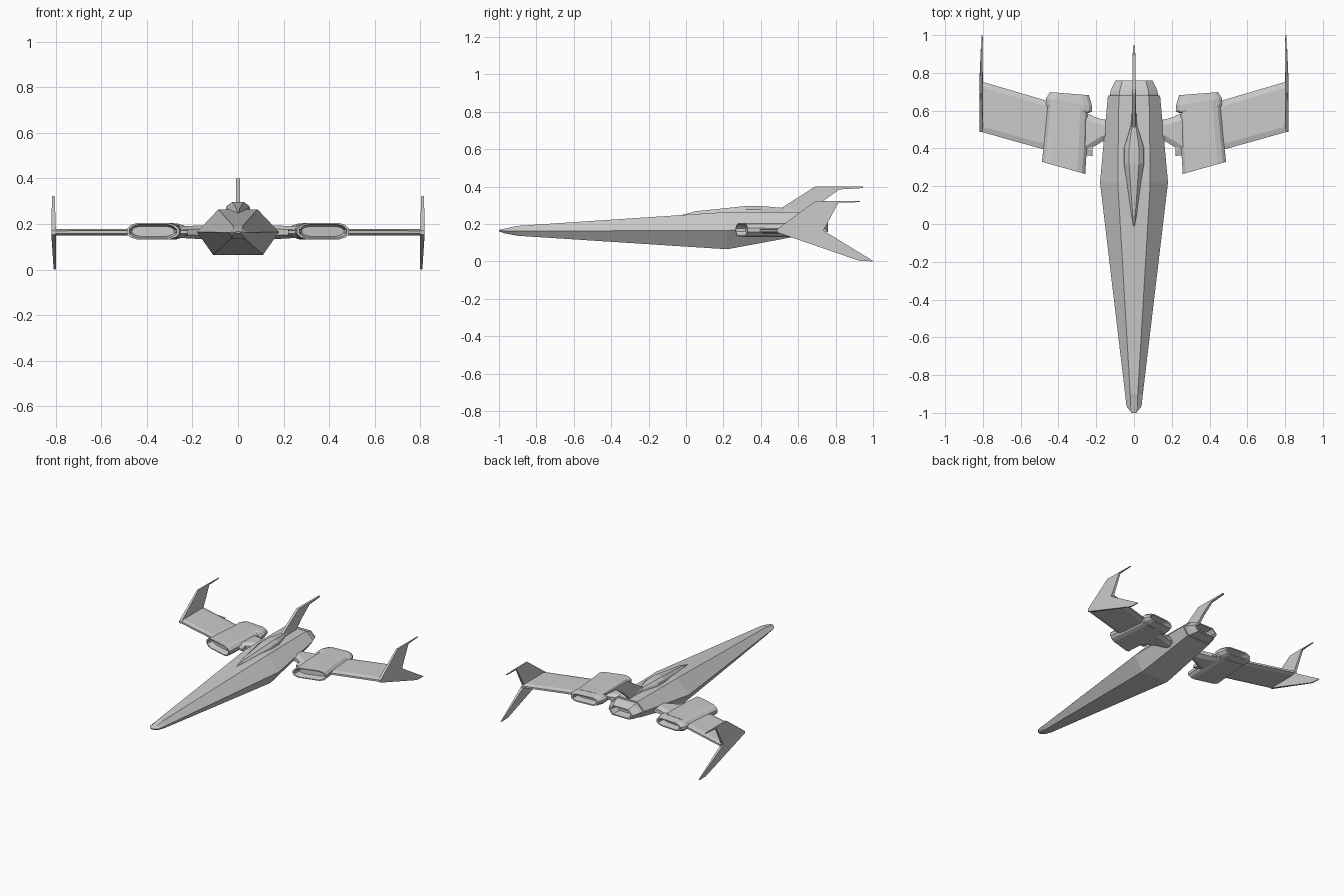
import bpy, bmesh


def finish(name, bm, mirror=False):
    bmesh.ops.recalc_face_normals(bm, faces=bm.faces)
    me = bpy.data.meshes.new(name)
    bm.to_mesh(me)
    bm.free()
    ob = bpy.data.objects.new(name, me)
    bpy.context.collection.objects.link(ob)
    if mirror:
        ob.modifiers.new("Mirror", 'MIRROR')
    return ob


def loft(name, rings, mirror=False):
    """Skin a list of equal-length point rings and cap both ends."""
    bm = bmesh.new()
    vs = [[bm.verts.new(p) for p in r] for r in rings]
    n = len(vs[0])
    for a, b in zip(vs, vs[1:]):
        for i in range(n):
            j = (i + 1) % n
            bm.faces.new((a[i], a[j], b[j], b[i]))
    bm.faces.new(vs[0])
    bm.faces.new(vs[-1])
    return finish(name, bm, mirror)


def hexa(y, w, zm, wt, zt, wb, zb):
    return [(w, y, zm), (wt, y, zt), (-wt, y, zt), (-w, y, zm), (-wb, y, zb), (wb, y, zb)]


def nacelle_ring(y, cx, w, h, skew, zc=0.168):
    pts = [(1, .3), (.86, .75), (.62, 1), (-.62, 1), (-.86, .75), (-1, .3),
           (-1, -.3), (-.86, -.75), (-.62, -1), (.62, -1), (.86, -.75), (1, -.3)]
    return [(cx + a * w, y + skew * a * w, zc + b * h) for a, b in pts]


def wing_ring(x, le, te, h, c=0.03, z=0.164):
    pts = [(le, .45), (le + c, 1), (te - c, 1), (te, .45),
           (te, -.45), (te - c, -1), (le + c, -1), (le, -.45)]
    return [(x, y, z + b * h) for y, b in pts]


def fin(name, pts, mirror=False):
    """Plate from (y, z, centre x, half thickness) outline points."""
    bm = bmesh.new()
    a = [bm.verts.new((x - t, y, z)) for y, z, x, t in pts]
    b = [bm.verts.new((x + t, y, z)) for y, z, x, t in pts]
    bm.faces.new(a)
    bm.faces.new(b[::-1])
    for i in range(len(pts)):
        j = (i + 1) % len(pts)
        bm.faces.new((a[i], a[j], b[j], b[i]))
    return finish(name, bm, mirror)


# Long faceted hull
loft("fuselage", [
    hexa(-1.0, .012, .165, .008, .168, .008, .160),
    hexa(-.965, .040, .163, .018, .176, .025, .149),
    hexa(-.90, .047, .163, .020, .190, .028, .137),
    hexa(.22, .180, .165, .086, .264, .110, .065),
    hexa(.68, .138, .207, .080, .262, .095, .150)])

# Rear exhaust with recess
loft("main_exhaust", [
    hexa(.66, .115, .205, .070, .250, .080, .158),
    hexa(.685, .128, .205, .078, .252, .088, .152),
    hexa(.71, .122, .203, .075, .248, .084, .152),
    hexa(.76, .098, .195, .062, .230, .068, .158),
    hexa(.76, .085, .195, .054, .222, .060, .166),
    hexa(.70, .070, .195, .046, .216, .050, .172)])

# Spindle canopy on the spine
loft("canopy", [
    hexa(-.02, .003, .246, .002, .249, .003, .235),
    hexa(.05, .014, .253, .007, .268, .014, .240),
    hexa(.32, .050, .277, .026, .296, .056, .255),
    hexa(.40, .050, .278, .026, .296, .056, .255),
    hexa(.52, .014, .275, .010, .286, .018, .255),
    hexa(.64, .008, .262, .006, .268, .010, .250)])

# Central tail fin
fin("tail_fin", [
    (.49, .255, 0, .010), (.51, .285, 0, .009), (.69, .40, 0, .009), (.945, .40, 0, .006),
    (.945, .392, 0, .006), (.82, .385, 0, .008), (.73, .32, 0, .009), (.66, .255, 0, .010)])

# Swept wings
loft("wing", [
    wing_ring(.22, .36, .575, .015),
    wing_ring(.47, .393, .655, .015),
    wing_ring(.81, .488, .755, .014)], True)

# Thicker fairings joining hull and engines
loft("wing_root", [
    wing_ring(.10, .46, .545, .032),
    wing_ring(.17, .435, .555, .030),
    wing_ring(.27, .375, .585, .024)], True)

# Wide flat engines with intake and nozzle recesses
loft("engine", [
    nacelle_ring(.345, .372, .092, .022, .28),
    nacelle_ring(.297, .373, .104, .030, .28),
    nacelle_ring(.297, .373, .115, .036, .28),
    nacelle_ring(.42, .362, .112, .037, .22),
    nacelle_ring(.63, .350, .106, .036, .10)], True)
loft("engine_nozzle", [
    nacelle_ring(.60, .350, .108, .032, .12),
    nacelle_ring(.615, .344, .122, .034, .16),
    nacelle_ring(.645, .344, .122, .035, .16),
    nacelle_ring(.69, .342, .103, .029, .08),
    nacelle_ring(.69, .342, .090, .021, .08),
    nacelle_ring(.64, .344, .078, .014, .08)], True)

# Forked wing tip fins
fin("wingtip_fin", [
    (.487, .155, .809, .010), (.487, .172, .809, .010), (.69, .322, .810, .006),
    (.93, .322, .808, .003), (.93, .317, .808, .003), (.815, .314, .810, .006),
    (.735, .165, .809, .010), (1.0, .003, .804, .003), (.995, 0, .804, .003),
    (.925, .004, .804, .005)], True)
